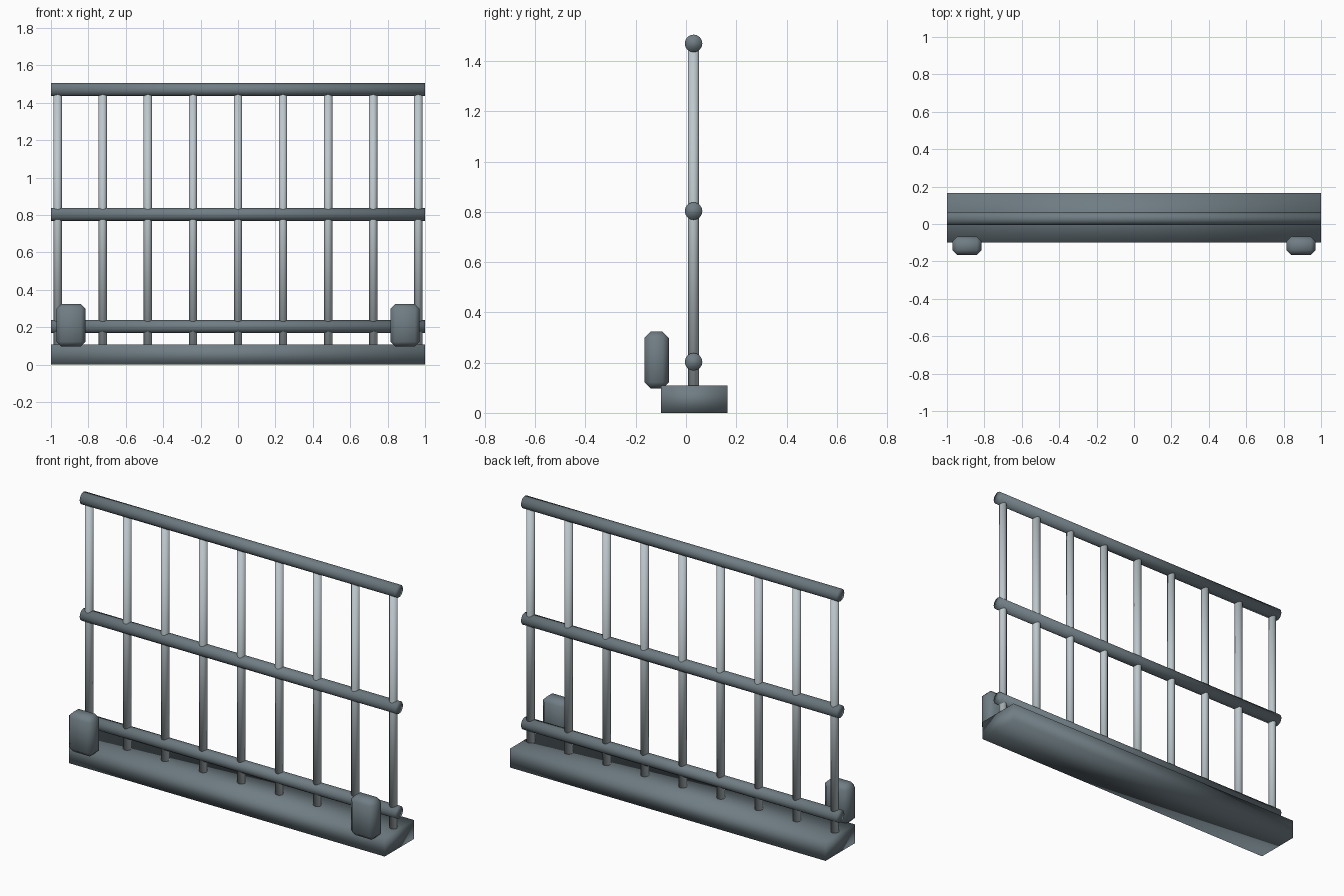
import bpy
import math

cube = bpy.data.objects.get("Cube")
if cube:
    bpy.data.objects.remove(cube, do_unlink=True)


def make_material(name, rgb):
    mat = bpy.data.materials.new(name)
    mat.use_nodes = True
    mat.diffuse_color = (*rgb, 1)
    mat.node_tree.nodes["Principled BSDF"].inputs["Base Color"].default_value = (*rgb, 1)
    return mat


dark_steel = make_material("dark_steel", (0.16, 0.205, 0.23))
light_steel = make_material("light_steel", (0.51, 0.58, 0.61))

RAIL_Y = 0.03


def finish(name, mat):
    obj = bpy.context.object
    obj.name = name
    obj.data.materials.append(mat)
    bpy.ops.object.transform_apply(location=False, rotation=True, scale=True)
    bpy.ops.object.shade_smooth()
    return obj


def rod(name, centre, radius, length, mat, sides, along_x=False):
    turn = (0, math.pi / 2, 0) if along_x else (0, 0, 0)
    bpy.ops.mesh.primitive_cylinder_add(vertices=sides, radius=radius, depth=length,
                                        location=centre, rotation=turn)
    return finish(name, mat)


def box(name, centre, size, mat):
    bpy.ops.mesh.primitive_cube_add(size=1, location=centre)
    bpy.context.object.scale = size
    return finish(name, mat)


# Long base beam, softly shaded like the rest
box("base", (0, 0.0325, 0.054), (2, 0.265, 0.108), dark_steel)

# Horizontal rails
for name, z in (("lower", 0.203), ("middle", 0.803), ("top", 1.47)):
    rod(name + "_rail", (0, RAIL_Y, z), 0.035, 2, dark_steel, 16, along_x=True)

# Vertical bars, from inside the base up into the top rail
bottom, top = 0.09, 1.46
for i in range(9):
    x = (i - 4) * 0.241
    rod(f"bar_{i + 1}", (x, RAIL_Y, (bottom + top) / 2), 0.022, top - bottom, light_steel, 12)

# Chamfered blocks on the front corners
for side, sign in (("left", 1), ("right", -1)):
    block = box(side + "_block", (sign * 0.893, -0.117, 0.21), (0.156, 0.098, 0.226), dark_steel)
    bevel = block.modifiers.new("chamfer", "BEVEL")
    bevel.width = 0.025
    bevel.segments = 1
